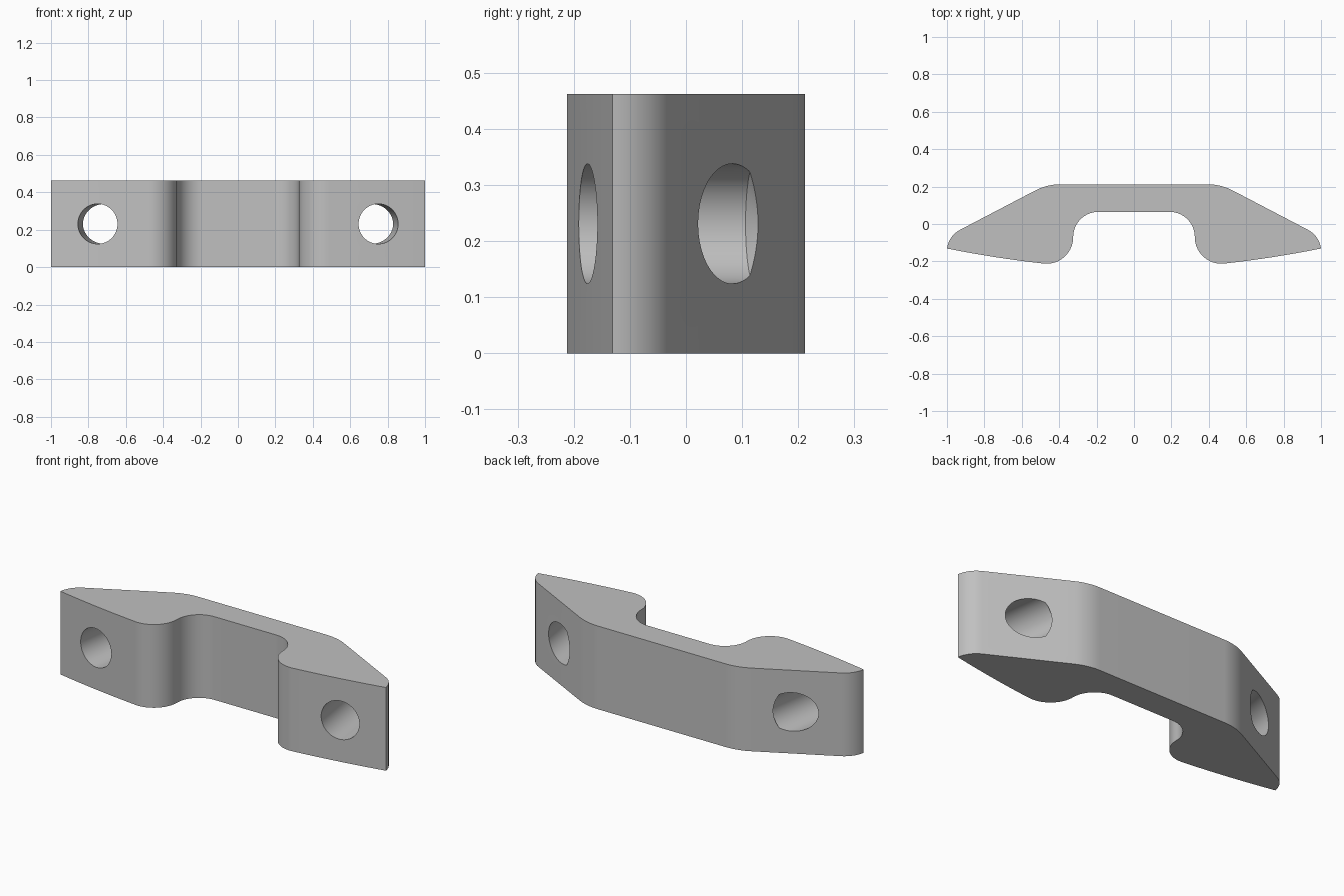
import bpy, bmesh
from math import sin, radians
from mathutils import Vector, Matrix

cube = bpy.data.objects.get("Cube")
if cube:
    bpy.data.objects.remove(cube, do_unlink=True)

HEIGHT = 0.462
HOLE_RADIUS = 0.107


def arc(p, q, turn, steps):
    """Points from p to q on a circle that turns left by the given degrees."""
    p, chord, turn = Vector(p), Vector(q) - Vector(p), radians(turn)
    points = []
    for i in range(steps + 1):
        f = i / steps
        size = sin(f * turn / 2) / sin(turn / 2)
        points.append(p + Matrix.Rotation((f - 1) * turn / 2, 2) @ chord * size)
    return points


def new_object(name, bm):
    bmesh.ops.recalc_face_normals(bm, faces=bm.faces)
    mesh = bpy.data.meshes.new(name)
    bm.to_mesh(mesh)
    bm.free()
    obj = bpy.data.objects.new(name, mesh)
    bpy.context.collection.objects.link(obj)
    return obj


# Handle body: half outline, mirrored and extruded upward
half = arc((0.19, 0.065), (0.325, -0.07), -90, 20)           # inner corner
half += arc((0.325, -0.07), (0.487, -0.211), 98, 22)[1:]     # rounded foot
half += arc((0.487, -0.211), (1.0, -0.131), 5, 8)[1:]        # front pad
half += arc((1.0, -0.131), (0.93, -0.031), 55, 12)[1:]       # tip
half += arc((0.53, 0.178), (0.39, 0.2125), 28, 12)           # shoulder
outline = half + [Vector((-p.x, p.y)) for p in reversed(half)]

bm = bmesh.new()
base = bm.faces.new([bm.verts.new((p.x, p.y, 0)) for p in outline])
top = bmesh.ops.extrude_face_region(bm, geom=[base])["geom"]
bmesh.ops.translate(bm, vec=(0, 0, HEIGHT),
                    verts=[v for v in top if isinstance(v, bmesh.types.BMVert)])
body = new_object("handle_body", bm)

# Slanted bolt holes with a drill-point end
for side in (1, -1):
    bm = bmesh.new()
    bmesh.ops.create_cone(bm, cap_ends=True, segments=64, radius1=HOLE_RADIUS,
                          radius2=HOLE_RADIUS, depth=0.5,
                          matrix=Matrix.Translation((0, 0, -0.25)))
    cap = max(bm.faces, key=lambda f: f.calc_center_median().z)
    point = bmesh.ops.poke(bm, faces=[cap])["verts"][0]
    point.co.z = 0.07
    cutter = new_object("hole_cutter", bm)
    cutter.hide_render = True
    cutter.rotation_euler = Vector((-0.15 * side, 1, 0)).to_track_quat("Z", "Y").to_euler()
    cutter.location = (0.706 * side, 0.122, HEIGHT / 2)
    cut = body.modifiers.new("bolt_hole", "BOOLEAN")
    cut.operation = "DIFFERENCE"
    cut.solver = "EXACT"
    cut.object = cutter
    bpy.context.view_layer.update()
    bpy.context.view_layer.objects.active = body
    bpy.ops.object.modifier_apply(modifier=cut.name)
    bpy.data.objects.remove(cutter, do_unlink=True)

# Grey finish
grey = bpy.data.materials.new("plain_grey")
grey.use_nodes = True
colour = (0.53, 0.53, 0.53, 1)
grey.diffuse_color = colour
grey.node_tree.nodes["Principled BSDF"].inputs["Base Color"].default_value = colour
body.data.materials.clear()
body.data.materials.append(grey)

bpy.ops.object.select_all(action="DESELECT")
body.select_set(True)
bpy.context.view_layer.objects.active = body
bpy.ops.object.shade_smooth_by_angle(angle=radians(25))
